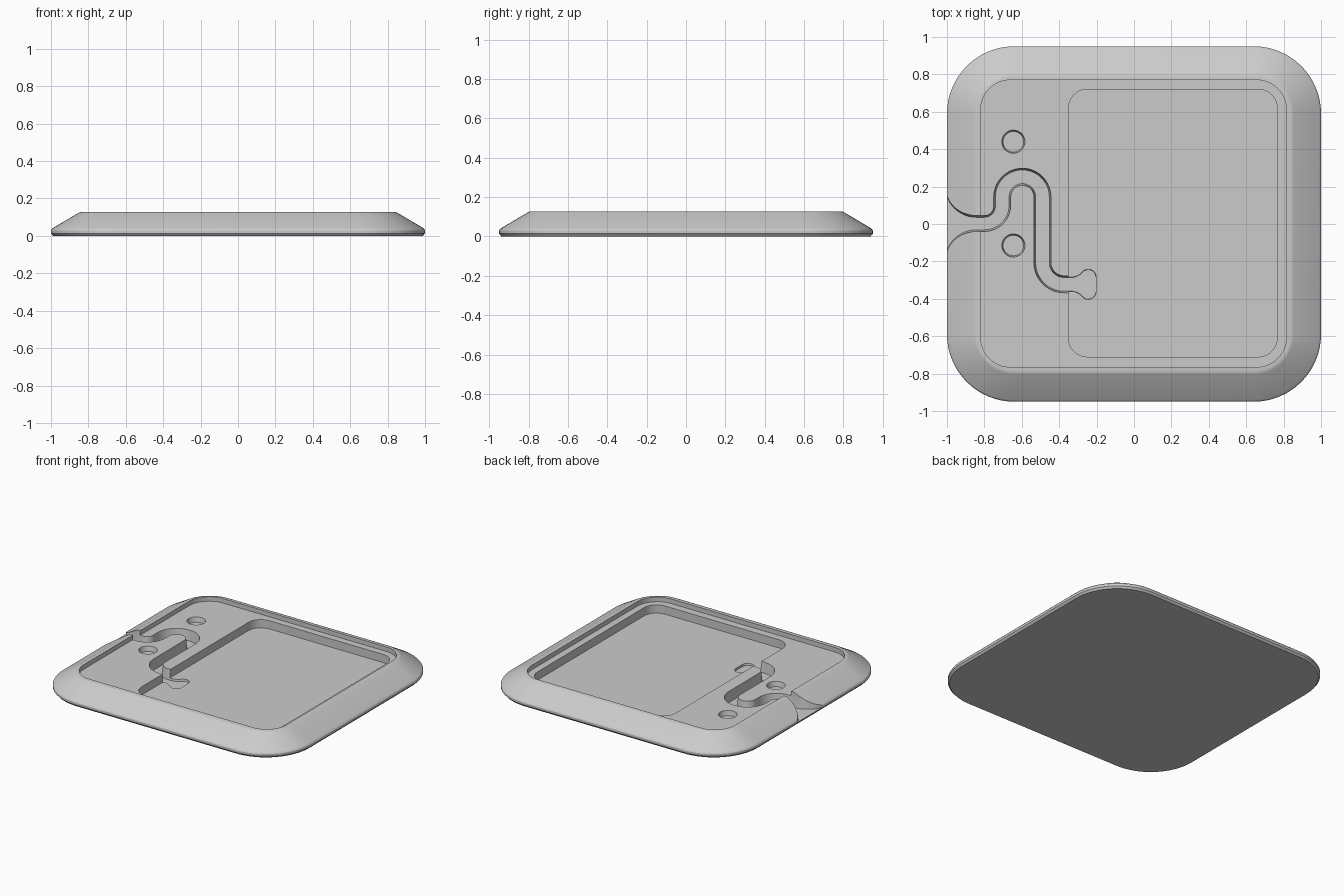
import bpy, bmesh, math
from mathutils import Vector

if "Cube" in bpy.data.objects:
    bpy.data.objects.remove(bpy.data.objects["Cube"])

grey = bpy.data.materials.new("light grey")
grey.use_nodes = True
grey.diffuse_color = (0.6, 0.6, 0.6, 1)
grey.node_tree.nodes["Principled BSDF"].inputs["Base Color"].default_value = grey.diffuse_color


def arc(cx, cy, r, a0, a1, n=12):
    angles = [math.radians(a0 + (a1 - a0) * i / n) for i in range(n + 1)]
    return [Vector((cx + r * math.cos(a), cy + r * math.sin(a))) for a in angles]


def rounded_rect(x0, x1, y0, y1, r, n=16):
    corners = [(x1, y1, -1, -1), (x0, y1, 1, -1), (x0, y0, 1, 1), (x1, y0, -1, 1)]
    pts = []
    for i, (x, y, sx, sy) in enumerate(corners):
        pts += arc(x + sx * r, y + sy * r, r, 90 * i, 90 * i + 90, n)
    return pts


def inset(pts, d):
    """Move every point of a clockwise outline inward by d."""
    out = []
    for i, p in enumerate(pts):
        t = (pts[(i + 1) % len(pts)] - pts[i - 1]).normalized()
        out.append(p + Vector((t.y, -t.x)) * d)
    return out


def loft(name, rings):
    """Solid through a stack of (outline, height) rings."""
    bm = bmesh.new()
    loops = [[bm.verts.new((p.x, p.y, z)) for p in pts] for pts, z in rings]
    for a, b in zip(loops, loops[1:]):
        for i in range(len(a)):
            j = (i + 1) % len(a)
            bm.faces.new((a[i], a[j], b[j], b[i]))
    bm.faces.new(loops[0])
    bm.faces.new(loops[-1])
    bmesh.ops.recalc_face_normals(bm, faces=bm.faces)
    mesh = bpy.data.meshes.new(name)
    bm.to_mesh(mesh)
    bm.free()
    mesh.materials.append(grey)
    ob = bpy.data.objects.new(name, mesh)
    bpy.context.collection.objects.link(ob)
    return ob


# Tray body: bevelled foot, short upright edge, long sloping border
profile = [(0.012, 0), (0, 0.014), (0, 0.03), (0.004, 0.037), (0.01, 0.042),
           (0.145, 0.122), (0.153, 0.126), (0.162, 0.128)]
body = loft("tray", [(rounded_rect(d - 1, 1 - d, d - 0.95, 0.95 - d, 0.36 - d), z)
                     for d, z in profile])

# Upper recess and deeper pocket
cutters = [
    loft("recess_cutter", [(rounded_rect(-0.82, 0.815, -0.765, 0.77, 0.16), z) for z in (0.095, 0.3)]),
    loft("pocket_cutter", [(rounded_rect(-0.35, 0.765, -0.71, 0.72, 0.1), z) for z in (0.035, 0.3)]),
]

# Winding channel: flared mouth, upper side, rounded end, lower side
channel = [Vector((-1.1, 0.2))]
for a in [(-0.845, 0.2, 0.155, 180, 270), (-0.8, 0.095, 0.05, 270, 360),
          (-0.597, 0.145, 0.153, 180, 0, 24), (-0.374, -0.207, 0.07, 180, 270),
          (-0.335, -0.21, 0.067, -90, -40), (-0.245, -0.285, 0.05, 140, 0),
          (-0.245, -0.36, 0.05, 0, -140), (-0.335, -0.435, 0.067, 40, 90),
          (-0.374, -0.207, 0.161, 270, 180), (-0.597, 0.145, 0.062, 0, 180, 24),
          (-0.8, 0.101, 0.141, 360, 270), (-0.845, -0.195, 0.155, 90, 180)]:
    channel += arc(*a)
channel.append(Vector((-1.1, -0.195)))
cutters.append(loft("channel_cutter", [(inset(channel, 0.009), 0.02), (channel, 0.095),
                                       (channel, 0.3)]))

# Two round sockets
for y in (0.44, -0.115):
    cutters.append(loft("socket_cutter", [(arc(-0.645, y, r, 0, 348.75, 31), z)
                                          for r, z in ((0.055, 0.06), (0.062, 0.095), (0.062, 0.3))]))

bpy.context.view_layer.objects.active = body
body.select_set(True)
for c in cutters:
    c.hide_render = True
    mod = body.modifiers.new("cut", "BOOLEAN")
    mod.operation, mod.solver, mod.object = "DIFFERENCE", "EXACT", c
    bpy.ops.object.modifier_apply(modifier=mod.name)
    bpy.data.objects.remove(c)

bpy.ops.object.shade_smooth_by_angle(angle=math.radians(25))
